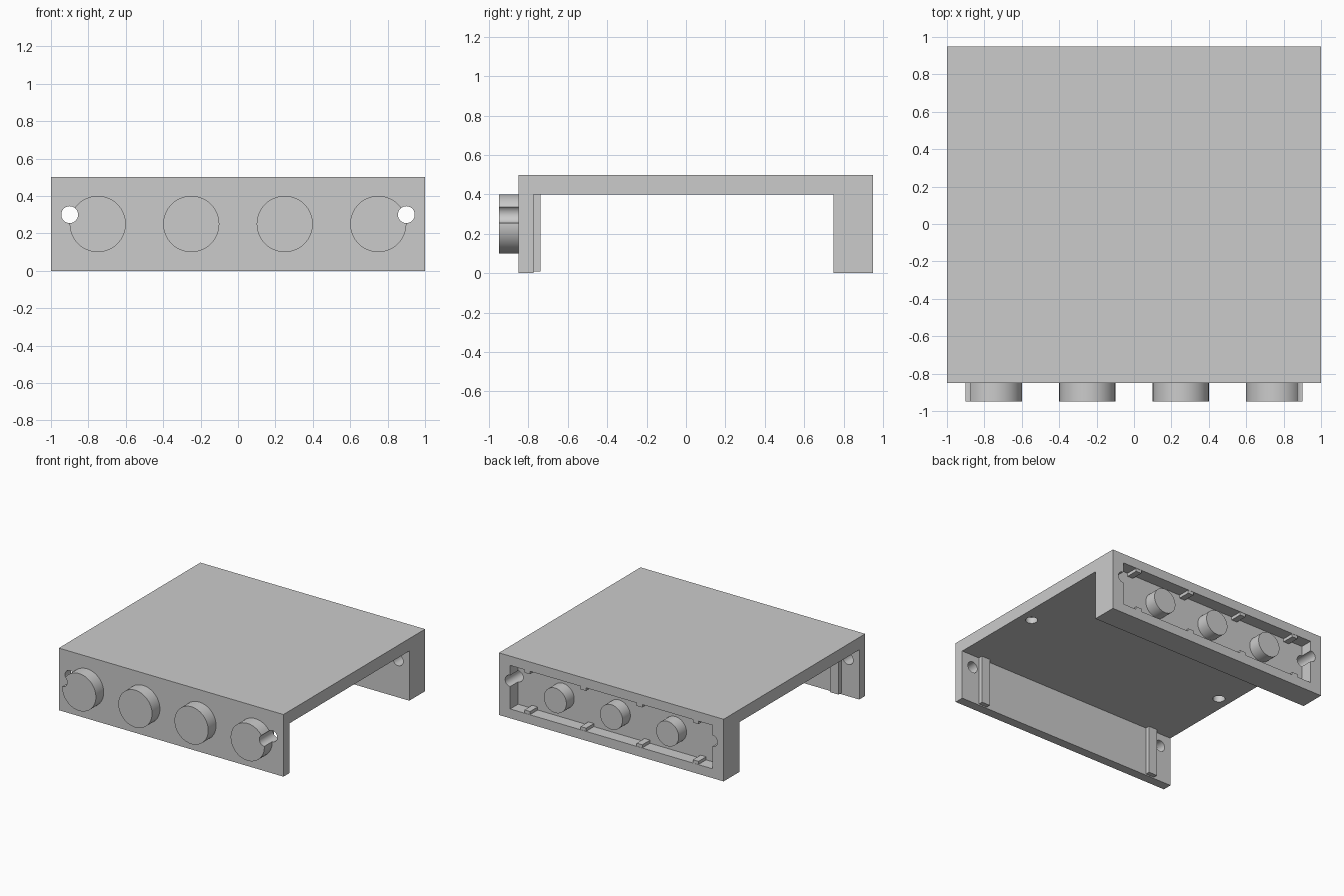
import bpy
import math
from mathutils import Matrix, Vector

if "Cube" in bpy.data.objects:
    bpy.data.objects.remove(bpy.data.objects["Cube"], do_unlink=True)

import bmesh

grey = bpy.data.materials.new("plain grey")
grey.use_nodes = True
grey.diffuse_color = (0.6, 0.6, 0.6, 1)
grey.node_tree.nodes["Principled BSDF"].inputs["Base Color"].default_value = (0.6, 0.6, 0.6, 1)


def make(name, bm):
    bmesh.ops.recalc_face_normals(bm, faces=bm.faces)
    mesh = bpy.data.meshes.new(name)
    bm.to_mesh(mesh)
    bm.free()
    mesh.materials.append(grey)
    obj = bpy.data.objects.new(name, mesh)
    bpy.context.collection.objects.link(obj)
    return obj


def box(name, lo, hi):
    lo, hi = Vector(lo), Vector(hi)
    bm = bmesh.new()
    bmesh.ops.create_cube(bm, size=1, matrix=Matrix.Translation((lo + hi) / 2)
                          @ Matrix.Diagonal((*(hi - lo), 1)))
    return make(name, bm)


def cylinder(name, centre, radius, length, along_y=True):
    bm = bmesh.new()
    turn = Matrix.Rotation(math.pi / 2 if along_y else 0, 4, 'X')
    bmesh.ops.create_cone(bm, cap_ends=True, segments=64, radius1=radius, radius2=radius,
                          depth=length, matrix=Matrix.Translation(centre) @ turn)
    return make(name, bm)


def cut(obj, cutters):
    for cutter in cutters:
        cutter.hide_render = True
        mod = obj.modifiers.new("cut", 'BOOLEAN')
        mod.operation, mod.solver, mod.object = 'DIFFERENCE', 'EXACT', cutter
    graph = bpy.context.evaluated_depsgraph_get()
    mesh = bpy.data.meshes.new_from_object(obj.evaluated_get(graph))
    obj.modifiers.clear()
    obj.data = mesh


# Bracket body: side profile extruded across the width
profile = [(-.85, 0), (-.775, 0), (-.775, .4), (.75, .4), (.75, 0), (.95, 0), (.95, .5), (-.85, .5)]
bm = bmesh.new()
face = bm.faces.new([bm.verts.new((-1, y, z)) for y, z in profile])
swept = bmesh.ops.extrude_face_region(bm, geom=[face])["geom"]
bmesh.ops.translate(bm, vec=(2, 0, 0), verts=[v for v in swept if isinstance(v, bmesh.types.BMVert)])
body = make("bracket_body", bm)

# Cutters: rear pocket, long bolt holes, blind holes under the deck
pocket = box("pocket_cutter", (-.9, .85, .075), (.9, 1.1, .425))
bolts = [cylinder("bolt_cutter", (s * .9, 0, .3), .045, 2.4) for s in (-1, 1)]
blind = [cylinder("blind_cutter", (s * .9, -.1, .4), .045, .1, False) for s in (-1, 1)]
cut(body, [pocket] + bolts + blind)
smooth = [body]

# Front studs, the outer two notched by the bolt holes
for i in range(4):
    x = -.75 + i * .5
    stud = cylinder("front_stud", (x, -.898, .25), .15, .104)
    if i in (0, 3):
        cut(stud, bolts)
    smooth.append(stud)

    # Small tabs on the floor and ceiling of the pocket
    box("lower_tab", (x - .025, .845, .07), (x + .025, .948, .1))
    box("upper_tab", (x - .025, .845, .4), (x + .025, .948, .43))

# Round pegs inside the rear pocket
for x in (-.5, 0, .5):
    smooth.append(cylinder("pocket_peg", (x, .898, .25), .1, .104))

# Guide ribs on the inside of the front wall
for s in (-1, 1):
    a, b = sorted((s * .765, s * .84))
    box("guide_rib", (a, -.78, .01), (b, -.74, .405))

for cutter in [pocket] + bolts + blind:
    bpy.data.objects.remove(cutter, do_unlink=True)

# Smooth round walls, keep edges crisp
bpy.ops.object.select_all(action='DESELECT')
for obj in smooth:
    obj.select_set(True)
bpy.context.view_layer.objects.active = body
bpy.ops.object.shade_smooth_by_angle(angle=math.radians(30))
